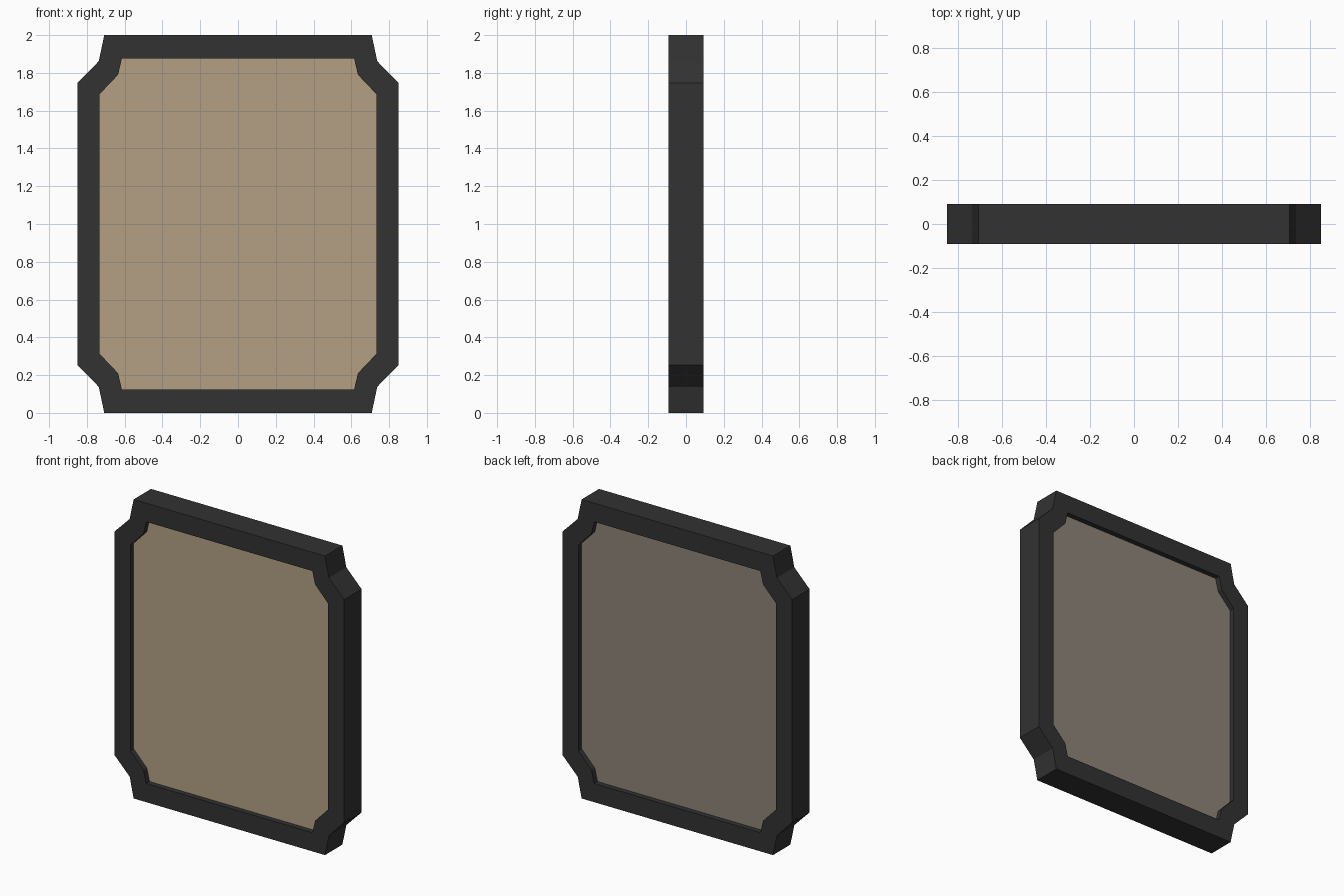
import bpy, bmesh

if "Cube" in bpy.data.objects:
    bpy.data.objects.remove(bpy.data.objects["Cube"])

DEPTH = 0.092        # half thickness of the frame
PANEL = 0.057        # half thickness of the recessed panel
MID_Z = 1.0


def material(name, rgb):
    m = bpy.data.materials.new(name)
    m.diffuse_color = (*rgb, 1)
    m.use_nodes = True
    m.node_tree.nodes["Principled BSDF"].inputs["Base Color"].default_value = m.diffuse_color
    return m


charcoal = material("charcoal", (0.032, 0.032, 0.032))
tan = material("tan", (0.456, 0.352, 0.231))
taupe = material("taupe", (0.270, 0.231, 0.188))


def outline(corner):
    """Mirror one notched corner (x, height from centre) into a closed loop."""
    rev = corner[::-1]
    return (corner + [(x, -z) for x, z in rev]
            + [(-x, -z) for x, z in corner] + [(-x, z) for x, z in rev])


def make_object(name, bm, mats):
    bmesh.ops.recalc_face_normals(bm, faces=bm.faces)
    me = bpy.data.meshes.new(name)
    bm.to_mesh(me)
    bm.free()
    for m in mats:
        me.materials.append(m)
    ob = bpy.data.objects.new(name, me)
    bpy.context.collection.objects.link(ob)
    return ob


def ring(bm, pts, y):
    return [bm.verts.new((x, y, MID_Z + z)) for x, z in pts]


outer = outline([(0.708, 1.0), (0.737, 0.862), (0.85, 0.747)])
inner = outline([(0.615, 0.875), (0.635, 0.79), (0.732, 0.688)])
n = len(outer)

# Frame: four loops joined around a rectangular cross-section
bm = bmesh.new()
loops = [ring(bm, outer, -DEPTH), ring(bm, outer, DEPTH),
         ring(bm, inner, DEPTH), ring(bm, inner, -DEPTH)]
for k in range(4):
    a, b = loops[k], loops[(k + 1) % 4]
    for i in range(n):
        j = (i + 1) % n
        bm.faces.new((a[i], a[j], b[j], b[i]))
make_object("frame", bm, [charcoal])

# Panel: recessed plate, tan in front and taupe behind
bm = bmesh.new()
front, back = ring(bm, inner, -PANEL), ring(bm, inner, PANEL)
bm.faces.new(front)
bm.faces.new(back[::-1])
for i in range(n):
    j = (i + 1) % n
    bm.faces.new((front[i], front[j], back[j], back[i]))
panel = make_object("panel", bm, [tan, taupe])
for p in panel.data.polygons:
    p.material_index = 1 if p.normal.y > 0.5 else 0
